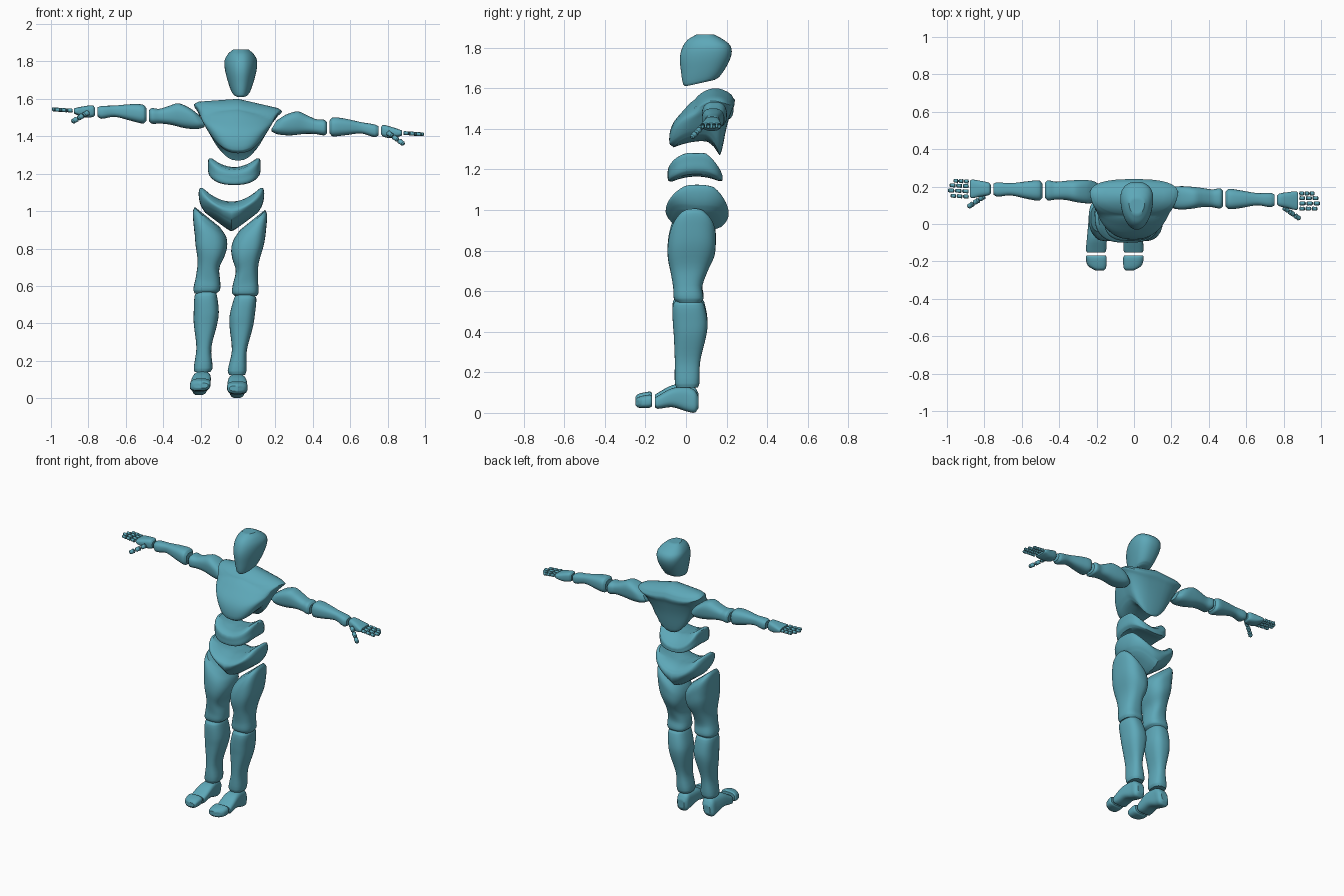
import bpy
import bmesh
import math
from mathutils import Vector

default_cube = bpy.data.objects.get("Cube")
if default_cube:
    bpy.data.objects.remove(default_cube, do_unlink=True)

# One teal colour for the whole figure
teal = bpy.data.materials.new("teal")
teal.use_nodes = True
teal_colour = (0.11, 0.39, 0.48, 1)
teal.diffuse_color = teal_colour
teal.node_tree.nodes["Principled BSDF"].inputs["Base Color"].default_value = teal_colour

SIDES = 40
STEPS = 4
parts = []

# Where each local direction (across, through, along) goes in the world
AXES = {
    "z": lambda u, v, w: Vector((u, v, w)),
    "x": lambda u, v, w: Vector((w, u, v)),
    "y": lambda u, v, w: Vector((u, w, v)),
}


def as_posed(co):
    return co


def right_arm_pose(co):
    """Mirror an arm, held a little higher and further back."""
    return Vector((-co.x, co.y + .02 + .05 * co.x, co.z + .135 * co.x))


def right_leg_pose(co):
    """Mirror a leg about the hips, splayed outward toward the foot."""
    splay = .15 * max(0, .85 - co.z)
    return Vector((-.086 - co.x - splay, co.y, co.z + .015))


def finish(bm, name):
    """Turn a bmesh into a named, coloured object."""
    bmesh.ops.recalc_face_normals(bm, faces=bm.faces)
    mesh = bpy.data.meshes.new(name)
    bm.to_mesh(mesh)
    bm.free()
    mesh.materials.append(teal)
    obj = bpy.data.objects.new(name, mesh)
    bpy.context.collection.objects.link(obj)
    parts.append(obj)
    return obj


def smooth_rings(rings):
    """Fill in extra rings on a smooth curve through the given ones."""
    def slope(i, k):
        a, b = rings[max(i - 1, 0)], rings[min(i + 1, len(rings) - 1)]
        return (b[k] - a[k]) / (b[0] - a[0])

    result = []
    for i in range(len(rings) - 1):
        a, b = rings[i], rings[i + 1]
        gap = b[0] - a[0]
        for step in range(STEPS):
            s = step / STEPS
            ease = s * s * (3 - 2 * s)
            leave = s * (1 - s) ** 2 * gap
            arrive = s * s * (s - 1) * gap
            extents = [a[k] + (b[k] - a[k]) * ease + slope(i, k) * leave
                       + slope(i + 1, k) * arrive for k in range(1, 5)]
            result.append((a[0] + gap * s, *extents))
    return result + [rings[-1]]


def loft(name, rings, start, end, axis="z", power=2.6, taper=0, pose=as_posed):
    """Skin rings (t, u min, u max, v min, v max) between two end surfaces."""
    bm = bmesh.new()
    levels = [(ring, 1) for ring in smooth_rings(rings)]
    inner = (.25, .5, .75)
    levels = ([(rings[0], s) for s in inner] + levels
              + [(rings[-1], s) for s in reversed(inner)])

    def vertex(t, u, v):
        low, high = start(u, v), end(u, v)
        return bm.verts.new(pose(AXES[axis](u, v, low + (high - low) * t)))

    loops = []
    for (t, u0, u1, v0, v1), scale in levels:
        loop = []
        for i in range(SIDES):
            angle = math.tau * i / SIDES
            c, s = math.cos(angle), math.sin(angle)
            c = math.copysign(abs(c) ** (2 / power), c)
            s = math.copysign(abs(s) ** (2 / power), s)
            c *= 1 + taper * s
            u = (u0 + u1) / 2 + c * scale * (u1 - u0) / 2
            v = (v0 + v1) / 2 + s * scale * (v1 - v0) / 2
            loop.append(vertex(t, u, v))
        loops.append(loop)
    for a, b in zip(loops, loops[1:]):
        for i in range(SIDES):
            j = (i + 1) % SIDES
            bm.faces.new((a[i], a[j], b[j], b[i]))
    # Close both ends on a centre point
    for loop, ring in ((loops[0], rings[0]), (loops[-1], rings[-1])):
        t, u0, u1, v0, v1 = ring
        centre = vertex(t, (u0 + u1) / 2, (v0 + v1) / 2)
        for i in range(SIDES):
            bm.faces.new((loop[i], loop[(i + 1) % SIDES], centre))
    return finish(bm, name)


def band(u0, u1, v0, v1, insets):
    """Rings that repeat one outline with a different inset at each height."""
    return [(t, u0 + d, u1 - d, v0 + d, v1 - d) for t, d in insets]


def flat(value):
    return lambda u, v: value


def digit(name, base, tip, radius, pose):
    """A finger or thumb made of three separate rounded segments."""
    bm = bmesh.new()
    base, tip = Vector(base), Vector(tip)
    turn = (tip - base).to_track_quat("Z", "Y")
    profile = ((0, .6), (.12, 1), (.5, .88), (.82, .95), (1, .55))
    for segment in range(3):
        loops = []
        for t, r in profile:
            centre = base.lerp(tip, (segment + t * .88) / 3)
            loop = []
            for i in range(12):
                angle = math.tau * i / 12
                offset = Vector((math.cos(angle), math.sin(angle), 0)) * r * radius
                loop.append(bm.verts.new(pose(centre + turn @ offset)))
            loops.append(loop)
        for a, b in zip(loops, loops[1:]):
            for i in range(12):
                j = (i + 1) % 12
                bm.faces.new((a[i], a[j], b[j], b[i]))
        bm.faces.new(loops[0])
        bm.faces.new(loops[-1])
    finish(bm, name)


# Head: narrow face, round skull, underside rising toward the back
loft("head", [(0, -.025, .055, -.005, .14), (.05, -.035, .065, -.015, .165),
              (.3, -.055, .085, -.025, .205), (.55, -.068, .098, -.03, .225),
              (.75, -.068, .098, -.018, .217), (.9, -.05, .08, .008, .18),
              (1, -.025, .055, .05, .14)],
     lambda x, y: 1.61 + .22 * max(0, y), flat(1.864), power=2.3, taper=.22)

# Chest: broad shoulders, arched underside
def chest_under(x, y):
    depth = y - .09
    dip = .04 * (depth / .17) ** 2 if depth < 0 else .08 * (depth / .08) ** 2
    return 1.34 - min(dip, .08) + 2.2 * x * x


def chest_over(x, y):
    return 1.6 - .15 * abs(x) - .08 * x - min(.05, 5 * (y - .145) ** 2)


loft("chest", [(0, -.11, .11, -.06, .165), (.12, -.145, .14, -.082, .178),
               (.45, -.19, .18, -.07, .2), (.75, -.215, .21, -.01, .225),
               (.93, -.23, .23, .03, .24), (1, -.21, .21, .055, .225)],
     chest_under, chest_over, taper=.14)

# Abdomen: saddle-shaped band
loft("abdomen", band(-.16, .12, -.09, .18, [(0, .02), (.15, .003), (.5, 0), (.85, .003), (1, .02)]),
     lambda x, y: 1.165 - .03 * ((y - .05) / .13) ** 2 + .015 * ((x + .02) / .13) ** 2,
     lambda x, y: 1.235 + .055 * ((x + .02) / .13) ** 2 - max(0, y - .1) * .7 - max(0, -y) * .2,
     power=3)

# Pelvis: dished top, tapering to the crotch
loft("pelvis", band(-.21, .14, -.1, .21, [(0, .035), (.15, .012), (.5, 0), (.85, .005), (1, .02)]),
     lambda x, y: .885 + .75 * math.hypot(x + .035, .01) + .05 * ((y - .07) / .15) ** 2,
     lambda x, y: 1.05 + .09 * ((x + .035) / .17) ** 2 - max(0, y - .14) * .5 - max(0, -y) * .3,
     power=2.8)

# Arms and hands
for side, pose in (("left", as_posed), ("right", right_arm_pose)):
    loft(f"upper_arm_{side}",
         [(0, .1, .18, 1.425, 1.485), (.12, .08, .2, 1.41, 1.515),
          (.35, .08, .2, 1.405, 1.533), (.6, .09, .193, 1.413, 1.51),
          (.8, .09, .185, 1.412, 1.49), (.95, .083, .19, 1.405, 1.488),
          (1, .095, .178, 1.415, 1.475)],
         lambda y, z: .18 + .6 * max(0, z - 1.44), flat(.475), "x", pose=pose)
    loft(f"forearm_{side}",
         [(0, .095, .172, 1.415, 1.485), (.06, .08, .187, 1.4, 1.5),
          (.3, .085, .18, 1.405, 1.495), (.65, .1, .165, 1.415, 1.475),
          (.92, .09, .166, 1.395, 1.463), (1, .1, .158, 1.405, 1.453)],
         flat(.49), flat(.752), "x", pose=pose)
    loft(f"palm_{side}",
         [(0, .105, .15, 1.41, 1.45), (.1, .095, .162, 1.398, 1.46),
          (.5, .085, .17, 1.39, 1.45), (.9, .075, .174, 1.4, 1.435),
          (1, .082, .167, 1.405, 1.43)],
         flat(.765), flat(.878), "x", power=3, pose=pose)
    fingers = (("index", .082, .985), ("middle", .11, 1),
               ("ring", .138, .99), ("little", .163, .968))
    for label, y, reach in fingers:
        digit(f"{label}_finger_{side}", (.884, y, 1.418), (reach, y, 1.41), .011, pose)
    digit(f"thumb_{side}", (.8, .088, 1.42), (.89, .025, 1.355), .014, pose)

# Legs and feet
for side, pose in (("left", as_posed), ("right", right_leg_pose)):
    loft(f"thigh_{side}",
         [(0, -.015, .1, -.045, .075), (.05, -.032, .11, -.06, .086),
          (.2, -.027, .107, -.063, .08), (.4, -.012, .11, -.075, .105),
          (.62, -.03, .14, -.09, .14), (.8, -.036, .152, -.088, .147),
          (.93, -.022, .155, -.072, .14), (1, .01, .145, -.045, .11)],
         flat(.545), lambda x, y: .935 + .8 * (x - .055) - 1.5 * (y - .05) ** 2,
         pose=pose)
    loft(f"shin_{side}",
         [(0, -.048, .038, -.048, .058), (.05, -.055, .045, -.055, .066),
          (.3, -.033, .047, -.055, .07), (.6, -.045, .08, -.06, .1),
          (.75, -.044, .09, -.065, .106), (.95, -.022, .098, -.065, .09),
          (1, -.012, .088, -.052, .075)],
         flat(.125), flat(.552), pose=pose)
    loft(f"foot_{side}",
         [(0, -.05, .045, .028, .075), (.06, -.056, .05, .02, .083),
          (.4, -.055, .047, .028, .122), (.75, -.048, .038, .006, .127),
          (.92, -.045, .035, .002, .11), (1, -.03, .02, .025, .08)],
         flat(-.153), flat(.062), "y", power=3, pose=pose)
    loft(f"toes_{side}",
         [(0, -.045, .035, .038, .066), (.15, -.055, .045, .026, .078),
          (.85, -.058, .052, .025, .09), (1, -.052, .046, .032, .084)],
         lambda x, z: -.248 + .55 * max(0, x), flat(-.168), "y", power=3, pose=pose)

# Smooth shading with crisp rims
bpy.ops.object.select_all(action="DESELECT")
for obj in parts:
    obj.select_set(True)
bpy.context.view_layer.objects.active = parts[0]
bpy.ops.object.shade_smooth_by_angle(angle=math.radians(35))
